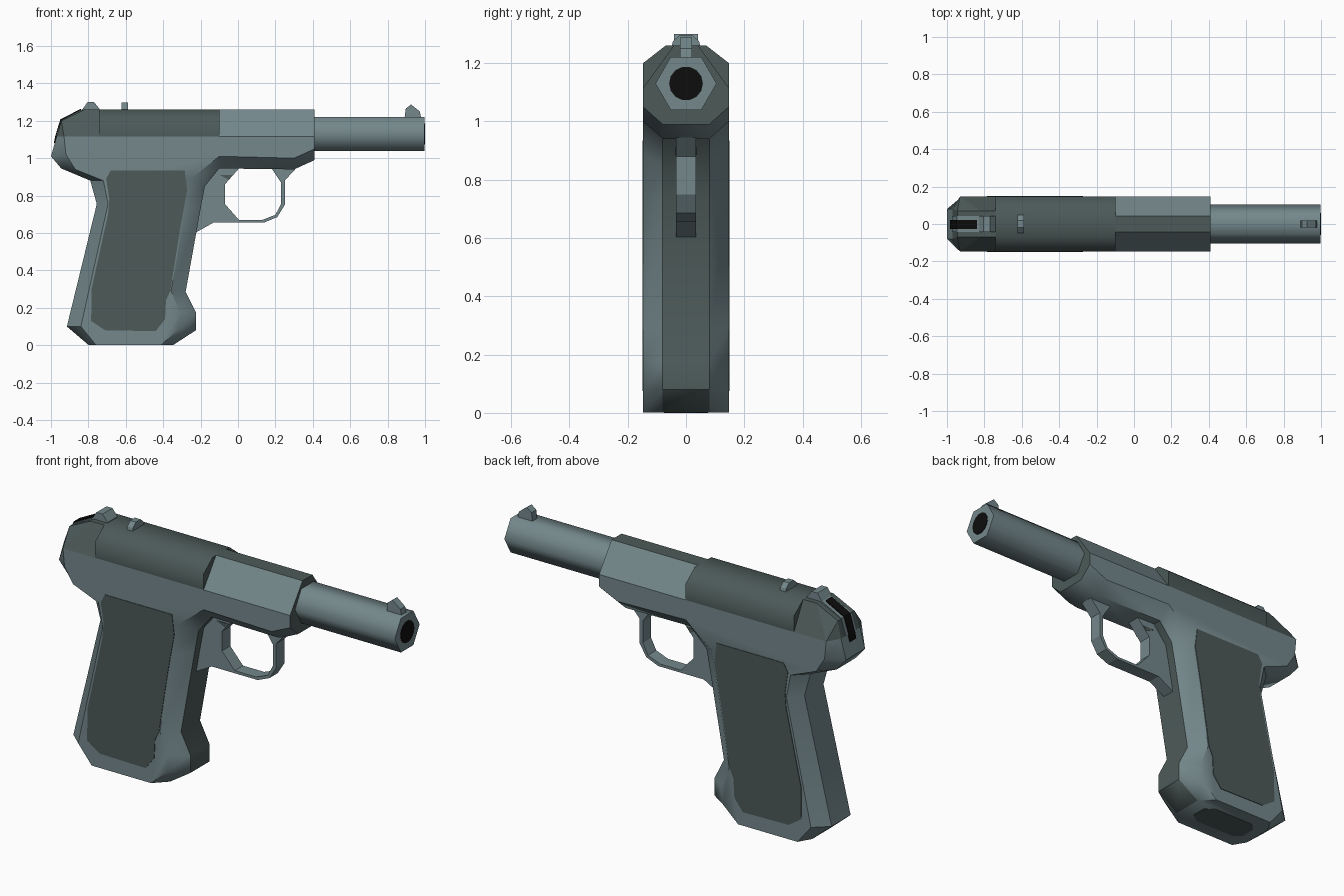
import bpy, bmesh, math
from mathutils import Vector

if "Cube" in bpy.data.objects:
    bpy.data.objects.remove(bpy.data.objects["Cube"])


def material(name, rgb):
    m = bpy.data.materials.new(name)
    m.diffuse_color = (*rgb, 1)
    m.use_nodes = True
    m.node_tree.nodes["Principled BSDF"].inputs["Base Color"].default_value = m.diffuse_color
    return m


LIGHT = material("light_steel", (0.175, 0.245, 0.26))
DARK = material("dark_steel", (0.072, 0.102, 0.099))
BLACK = material("black", (0.004, 0.004, 0.004))


def finish(name, bm, mats, smooth=None, rule=None):
    bmesh.ops.recalc_face_normals(bm, faces=bm.faces[:])
    bm.normal_update()
    if rule:
        for f in bm.faces:
            f.material_index = int(rule(f))
    me = bpy.data.meshes.new(name)
    bm.to_mesh(me)
    bm.free()
    for m in mats:
        me.materials.append(m)
    if smooth:
        me.shade_smooth()
        me.set_sharp_from_angle(angle=math.radians(smooth))
    ob = bpy.data.objects.new(name, me)
    bpy.context.scene.collection.objects.link(ob)
    return ob


def loft(name, rings, mats, **kw):
    """Join rings of 3D points with quads and cap both ends."""
    bm = bmesh.new()
    vs = [[bm.verts.new(p) for p in r] for r in rings]
    n = len(vs[0])
    for a, b in zip(vs, vs[1:]):
        for i in range(n):
            j = (i + 1) % n
            bm.faces.new((a[i], a[j], b[j], b[i]))
    bm.faces.new(vs[0])
    bm.faces.new(vs[-1])
    return finish(name, bm, mats, **kw)


def side_prism(name, xz, y0, y1, mats, **kw):
    return loft(name, [[(x, y, z) for x, z in xz] for y in (y0, y1)], mats, **kw)


def long_prism(name, yz, x0, x1, mats, **kw):
    return loft(name, [[(x, y, z) for y, z in yz] for x in (x0, x1)], mats, **kw)


def mirrored(half):
    return half + [(-y, z) for y, z in reversed(half)]


W, M, SPLIT = 0.147, 0.08, 1.115     # half width, chamfer half width, slide seam

# Frame and grip: outer outline at the middle, smaller outline on the sides
outer = [(-.97, SPLIT), (-1, 1.01), (-.945, .945), (-.79, .88), (-.755, .755),
         (-.915, .10), (-.80, .002), (-.345, .002), (-.225, .08), (-.225, .175),
         (-.28, .285), (-.20, .73), (-.177, .85), (-.10, .945), (.30, .94),
         (.41, .99), (.41, SPLIT)]
inner = [(-.93, SPLIT), (-.92, 1.02), (-.87, .94), (-.72, .88), (-.695, .755),
         (-.84, .10), (-.76, .002), (-.41, .002), (-.32, .085), (-.31, .175),
         (-.358, .29), (-.283, .73), (-.25, .89), (-.10, 1.01), (.30, 1.0),
         (.41, 1.05), (.41, SPLIT)]
rings = [[(x, y, z) for x, z in pts]
         for pts, y in ((inner, -W), (outer, -M), (outer, M), (inner, W))]
loft("frame", rings, [LIGHT, DARK], smooth=40,
     rule=lambda f: f.normal.x > 0.5 and abs(f.normal.y) < 0.2)

# Grip panels, thin plates on both sides
panel = [(-.705, .89), (-.68, .935), (-.285, .935), (-.272, .83), (-.31, .62),
         (-.362, .29), (-.385, .24), (-.39, .14), (-.44, .075), (-.71, .08),
         (-.785, .13), (-.783, .30), (-.695, .70), (-.688, .78)]
for s, label in ((-1, "right"), (1, "left")):
    side_prism("grip_panel_" + label, panel, s * (W - .004), s * (W + .003), [DARK])

# Base plate of the magazine
base = [(-.74, .04), (-.70, .075), (-.47, .075), (-.42, .04),
        (-.42, -.04), (-.47, -.075), (-.70, -.075), (-.74, -.04)]
loft("magazine_base", [[(x, y, z) for x, y in base] for z in (0, .005)], [DARK])

# Slide: wide rear half and sloped front half
long_prism("slide_rear", mirrored([(W, SPLIT), (W, 1.20), (.07, 1.26)]),
           -.74, -.10, [DARK], smooth=60)
long_prism("slide_front", mirrored([(W, SPLIT), (.042, 1.26)]), -.10, .41,
           [LIGHT, DARK],
           rule=lambda f: f.normal.z > 0.95 or abs(f.normal.x) > 0.9)

# Tapered cap behind the slide
bm = bmesh.new()
for x, y, z in ((-.93, W, SPLIT), (-.74, W, SPLIT), (-.97, M, SPLIT),
                (-.945, .07, 1.20), (-.82, .07, 1.26), (-.74, .07, 1.26)):
    for s in (-1, 1):
        bm.verts.new((x, s * y, z))
bmesh.ops.convex_hull(bm, input=bm.verts[:])
bmesh.ops.dissolve_limit(bm, angle_limit=.02, verts=bm.verts[:], edges=bm.edges[:])
finish("rear_cap", bm, [DARK])

# Hammer with its black slot
side_prism("hammer", [(-.974, SPLIT), (-.946, 1.203), (-.83, 1.263), (-.805, 1.30),
                      (-.77, 1.30), (-.74, 1.263), (-.74, SPLIT)], -.042, .042, [LIGHT])
side_prism("hammer_slot", [(-.985, 1.08), (-.978, SPLIT), (-.95, 1.207), (-.84, 1.264),
                           (-.84, 1.255), (-.942, 1.20), (-.97, SPLIT), (-.977, 1.08)],
           -.028, .022, [BLACK])

# Barrel and muzzle hole
def ring(r, n, x, cz=1.13):
    return [(x, r * math.cos(2 * math.pi * i / n), cz + r * math.sin(2 * math.pi * i / n))
            for i in range(n)]


loft("barrel", [ring(.105, 6, .40), ring(.105, 6, .998)], [LIGHT], smooth=65)
loft("muzzle_hole", [ring(.058, 14, .995), ring(.058, 14, 1.0)], [BLACK])

# Sights
side_prism("front_sight", [(.89, 1.21), (.897, 1.265), (.925, 1.287), (.972, 1.25),
                           (.98, 1.21)], -.02, .02, [LIGHT])
long_prism("rear_sight", mirrored([(.05, 1.255), (.045, 1.275), (.02, 1.297)]),
           -.622, -.588, [LIGHT])

# Trigger guard: strip between matched outer and inner outlines
pairs = [((.31, .945), (.18, .945)), ((.25, .88), (.23, .87)), ((.25, .75), (.23, .755)),
         ((.21, .685), (.20, .697)), ((.14, .656), (.13, .670)),
         ((-.13, .656), (.005, .670)), ((-.23, .60), (-.07, .755)),
         ((-.23, .86), (-.07, .86)), ((-.15, .96), (.005, .945))]
T = .035
loft("trigger_guard", [[(o[0], -T, o[1]), (i[0], -T, i[1]), (i[0], T, i[1]), (o[0], T, o[1])]
                       for o, i in pairs], [LIGHT])

# Trigger pivot mark on both sides of the guard web
for s, label in ((-1, "right"), (1, "left")):
    side_prism("trigger_pivot_" + label, [(-.10, .91), (-.03, .91), (-.05, .885)],
               s * (T - .003), s * (T + .003), [DARK])
